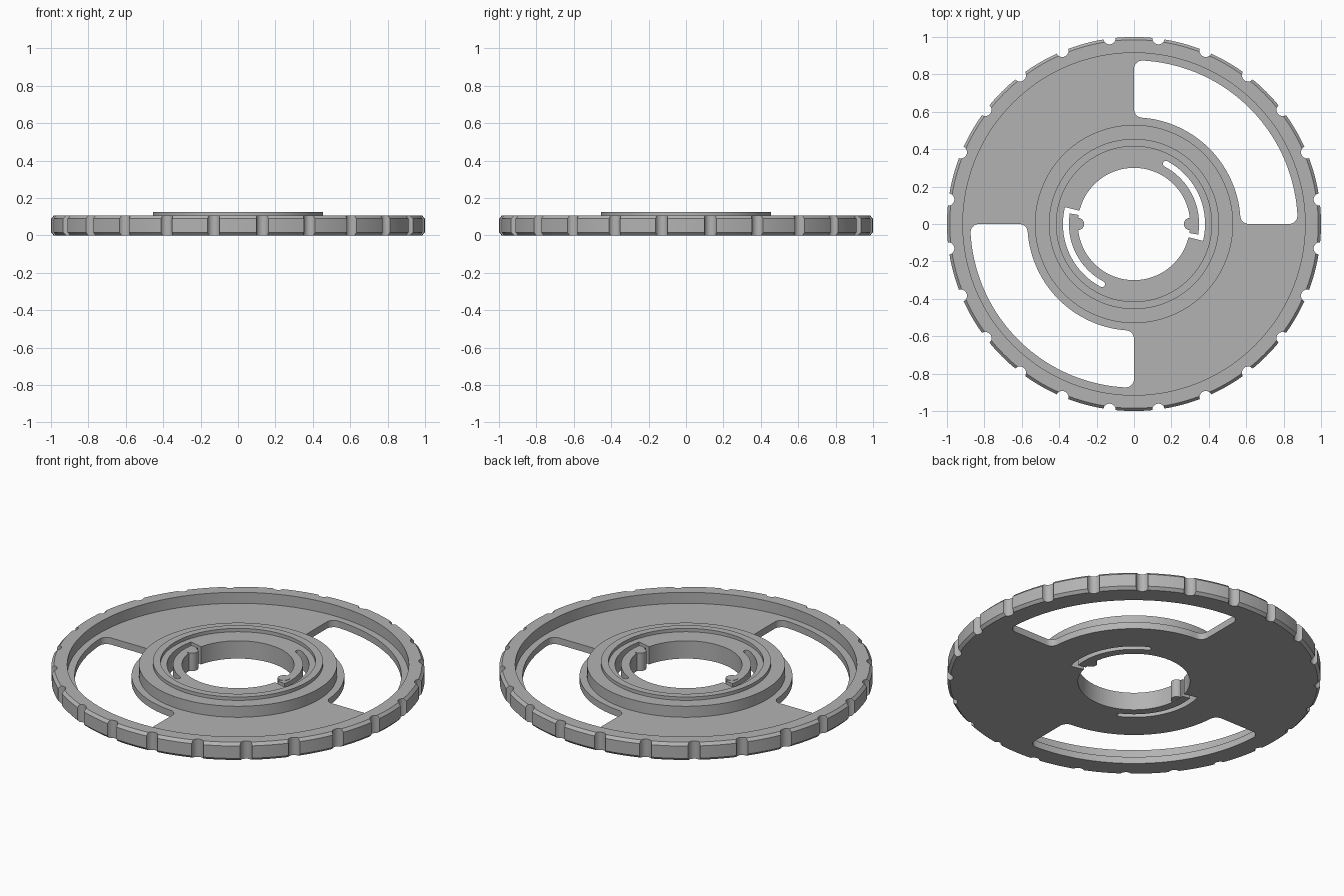
import bpy, bmesh, math
from math import cos, sin, atan2, sqrt, pi, radians

cube = bpy.data.objects.get("Cube")
if cube:
    bpy.data.objects.remove(cube, do_unlink=True)

grey = bpy.data.materials.new("matte grey")
grey.use_nodes = True
grey.diffuse_color = (0.45, 0.45, 0.45, 1)
grey.node_tree.nodes["Principled BSDF"].inputs["Base Color"].default_value = grey.diffuse_color


def arc(r, a0, a1, n, cx=0, cy=0):
    """Points along an arc, angles in radians."""
    return [(cx + r * cos(a0 + (a1 - a0) * i / n), cy + r * sin(a0 + (a1 - a0) * i / n))
            for i in range(n + 1)]


def add_prism(bm, pts, z0, z1):
    """Closed vertical prism over an outline."""
    low = [bm.verts.new((x, y, z0)) for x, y in pts]
    high = [bm.verts.new((x, y, z1)) for x, y in pts]
    bm.faces.new(low[::-1])
    bm.faces.new(high)
    for i in range(len(pts)):
        j = (i + 1) % len(pts)
        bm.faces.new((low[i], low[j], high[j], high[i]))


def make_object(name, bm):
    bmesh.ops.recalc_face_normals(bm, faces=bm.faces[:])
    mesh = bpy.data.meshes.new(name)
    bm.to_mesh(mesh)
    bm.free()
    mesh.materials.append(grey)
    obj = bpy.data.objects.new(name, mesh)
    bpy.context.collection.objects.link(obj)
    return obj


def half_turn(pts):
    return [(-x, -y) for x, y in pts]


def smooth(obj):
    bpy.ops.object.select_all(action='DESELECT')
    obj.select_set(True)
    bpy.context.view_layer.objects.active = obj
    bpy.ops.object.shade_smooth_by_angle(angle=radians(25))


# Wheel body: hub, web plate and rim turned from one profile
TOP, WEB, RING = 0.105, 0.04, 0.125
profile = [(0.30, 0), (0.985, 0), (1.0, 0.016), (1.0, TOP - 0.016), (0.985, TOP),
           (0.915, TOP), (0.915, WEB), (0.53, WEB), (0.53, TOP), (0.455, TOP),
           (0.455, RING), (0.415, RING), (0.415, TOP), (0.30, TOP)]
SEG = 192
bm = bmesh.new()
rings = [[bm.verts.new((r * cos(2 * pi * k / SEG), r * sin(2 * pi * k / SEG), z))
          for r, z in profile] for k in range(SEG)]
for k in range(SEG):
    a, b = rings[k], rings[(k + 1) % SEG]
    for i in range(len(profile)):
        j = (i + 1) % len(profile)
        bm.faces.new((a[i], b[i], b[j], a[j]))
wheel = make_object("wheel_body", bm)

# Window outline: quarter ring with rounded corners, mirrored on its diagonal
R_IN, R_OUT, F = 0.57, 0.875, 0.045
h_in = sqrt((R_IN + F) ** 2 - F ** 2)
h_out = sqrt((R_OUT - F) ** 2 - F ** 2)
a_in, a_out = atan2(h_in, F), atan2(h_out, F)
half = (arc(R_IN, pi / 4, a_in, 24)[:-1] + arc(F, a_in + pi, pi, 8, F, h_in)
        + arc(F, pi, a_out, 8, F, h_out) + arc(R_OUT, a_out, pi / 4, 24)[1:])
window = half + [(y, x) for x, y in half[-2:0:-1]]

# Spring slot outline: curved slit that opens into the bore
S_IN, S_OUT = 0.348, 0.38
tip, gap, end = radians(-9.3), radians(-13.7), radians(62)
mid, w = (S_IN + S_OUT) / 2, (S_OUT - S_IN) / 2
slot = (arc(S_OUT, gap, end, 40)
        + arc(w, end, end + pi, 8, mid * cos(end), mid * sin(end))[1:-1]
        + arc(S_IN, end, tip, 40)
        + [(0.27 * cos(tip), 0.27 * sin(tip)), (0.27 * cos(gap), 0.27 * sin(gap))])

# Cutter: windows, slots and the grip notches round the rim
bm = bmesh.new()
for outline in (window, half_turn(window), slot, half_turn(slot)):
    add_prism(bm, outline, -0.1, 0.3)
for k in range(24):
    a = radians(7.5 + 15 * k)
    add_prism(bm, arc(0.033, 0, 2 * pi, 24, 1.002 * cos(a), 1.002 * sin(a))[:-1], -0.1, 0.3)
cutter = make_object("opening_cutter", bm)
cutter.hide_render = True

cut = wheel.modifiers.new("openings", 'BOOLEAN')
cut.operation = 'DIFFERENCE'
cut.solver = 'EXACT'
cut.object = cutter
bpy.context.view_layer.objects.active = wheel
bpy.ops.object.modifier_apply(modifier=cut.name)
bpy.data.objects.remove(cutter, do_unlink=True)
smooth(wheel)

# Detent bumps on the two spring arms
for name, side in (("left_detent_bump", 1), ("right_detent_bump", -1)):
    bm = bmesh.new()
    add_prism(bm, arc(0.033, 0, 2 * pi, 32, 0.3 * side, 0)[:-1], 0.001, TOP + 0.002)
    smooth(make_object(name, bm))
